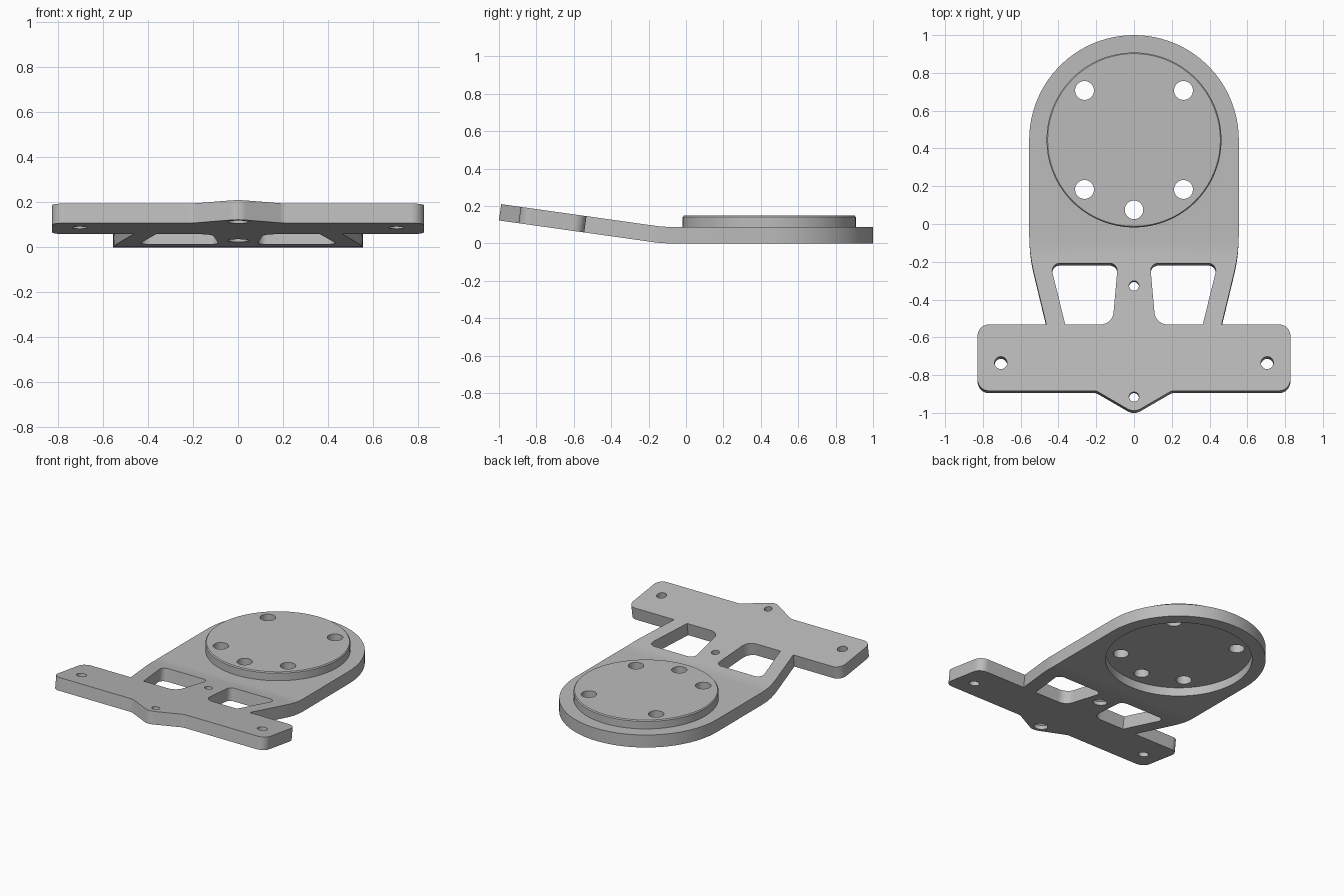
import bpy, bmesh, math
from mathutils import Vector

if "Cube" in bpy.data.objects:
    bpy.data.objects.remove(bpy.data.objects["Cube"], do_unlink=True)

THICK = 0.088            # plate thickness
DISC_Y = 0.445           # centre of the round boss
BEND_Y, BEND_R, BEND_A = -0.08, 0.7, math.radians(8)


def fillet(corners):
    """Polygon from (x, y, radius) corners, rounding each one."""
    out, n = [], len(corners)
    for i, (x, y, r) in enumerate(corners):
        p = Vector((x, y))
        if r == 0:
            out.append(p)
            continue
        d1 = (Vector(corners[i - 1][:2]) - p).normalized()
        d2 = (Vector(corners[(i + 1) % n][:2]) - p).normalized()
        half = d1.angle(d2) / 2
        c = p + (d1 + d2).normalized() * r / math.sin(half)
        u = p + d1 * r / math.tan(half) - c
        w = p + d2 * r / math.tan(half) - c
        s = math.pi - 2 * half
        steps = max(4, math.ceil(s / math.radians(4)))
        for k in range(steps + 1):
            t = k / steps
            q = c + (u * math.sin((1 - t) * s) + w * math.sin(t * s)) / math.sin(s)
            if not out or (q - out[-1]).length > 0.0005:
                out.append(q)
    return out


def circle(x, y, r, n=48):
    return [Vector((x + r * math.cos(2 * math.pi * k / n),
                    y + r * math.sin(2 * math.pi * k / n))) for k in range(n)]


def loft(bm, rings):
    """Closed solid through a stack of (outline, z) rings."""
    loops = [[bm.verts.new((p.x, p.y, z)) for p in pts] for pts, z in rings]
    bm.faces.new(loops[0][::-1])
    bm.faces.new(loops[-1])
    for lo, hi in zip(loops, loops[1:]):
        for i in range(len(lo)):
            j = (i + 1) % len(lo)
            bm.faces.new((lo[i], lo[j], hi[j], hi[i]))


def through(bm, pts):
    loft(bm, [(pts, -0.1), (pts, 0.3)])


def make_object(name, bm):
    bmesh.ops.recalc_face_normals(bm, faces=bm.faces)
    mesh = bpy.data.meshes.new(name)
    bm.to_mesh(mesh)
    bm.free()
    ob = bpy.data.objects.new(name, mesh)
    bpy.context.scene.collection.objects.link(ob)
    return ob


# Plate outline: round back, tapering hips, crossbar with a pointed front
right = [(0.555, 1.0, 0.555), (0.555, -0.155, 0.85), (0.464, -0.532, 0),
         (0.828, -0.532, 0.06), (0.828, -0.883, 0.06), (0.2, -0.883, 0.05)]
left = [(-x, y, r) for x, y, r in reversed(right)]
bm = bmesh.new()
outline = fillet(right + [(0, -0.999, 0.07)] + left)
if (outline[0] - outline[-1]).length < 0.0005:
    outline.pop()
loft(bm, [(outline, 0), (outline, THICK)])
plate = make_object("mounting_plate", bm)

# Raised round boss with a chamfered rim
bm = bmesh.new()
loft(bm, [(circle(0, DISC_Y, r, 128), z)
          for r, z in ((0.463, 0.07), (0.463, 0.141), (0.457, 0.148))])
boss = make_object("boss_tool", bm)

# Underside pocket and countersinks
bm = bmesh.new()
loft(bm, [(circle(0, DISC_Y, 0.468, 128), -0.1), (circle(0, DISC_Y, 0.468, 128), 0.06)])
for y in (-0.327, -0.915):
    loft(bm, [(circle(0, y, 0.045), -0.1), (circle(0, y, 0.045), 0.025),
              (circle(0, y, 0.022), 0.045)])
pocket = make_object("pocket_cutter", bm)

# Bolt holes and the two windows
bm = bmesh.new()
window = [(0.085, -0.208, 0.04), (0.444, -0.208, 0.04),
          (0.364, -0.532, 0), (0.114, -0.532, 0.07)]
for s in (-1, 1):
    through(bm, fillet([(s * x, y, r) for x, y, r in window]))
    through(bm, circle(s * 0.705, -0.735, 0.033))
    for dy in (-0.262, 0.262):
        through(bm, circle(s * 0.262, DISC_Y + dy, 0.05))
through(bm, circle(0, 0.075, 0.049))
for y in (-0.327, -0.915):
    through(bm, circle(0, y, 0.026))
holes = make_object("hole_cutter", bm)

for tool, op in ((boss, 'UNION'), (pocket, 'DIFFERENCE'), (holes, 'DIFFERENCE')):
    tool.hide_render = True
    mod = plate.modifiers.new(tool.name, 'BOOLEAN')
    mod.operation, mod.object, mod.solver = op, tool, 'EXACT'

# Apply the cuts
bpy.context.view_layer.update()
evaluated = plate.evaluated_get(bpy.context.evaluated_depsgraph_get())
bm = bmesh.new()
bm.from_mesh(evaluated.to_mesh())
evaluated.to_mesh_clear()
plate.modifiers.clear()
for tool in (boss, pocket, holes):
    bpy.data.objects.remove(tool, do_unlink=True)

# Bend the front part upward
inner = BEND_R - THICK
STEPS = 6
for k in range(STEPS + 1):
    y = BEND_Y - inner * math.sin(BEND_A * k / STEPS)
    bmesh.ops.bisect_plane(bm, geom=bm.verts[:] + bm.edges[:] + bm.faces[:],
                           dist=1e-5, plane_co=(0, y, 0), plane_no=(0, 1, 0))
end_y = BEND_Y - inner * math.sin(BEND_A)
for v in bm.verts:
    y, depth = v.co.y, THICK - v.co.z
    if y >= BEND_Y:
        continue
    a = BEND_A if y < end_y else math.asin((BEND_Y - y) / inner)
    top = BEND_R - inner * math.cos(a) + max(0, end_y - y) * math.tan(BEND_A)
    v.co.y = y - depth * math.sin(a)
    v.co.z = top - depth * math.cos(a)
bm.to_mesh(plate.data)
bm.free()

# Plain grey finish
grey = bpy.data.materials.new("plain_grey")
grey.use_nodes = True
colour = (0.5, 0.5, 0.5, 1)
grey.diffuse_color = colour
grey.node_tree.nodes["Principled BSDF"].inputs["Base Color"].default_value = colour
plate.data.materials.clear()
plate.data.materials.append(grey)
for poly in plate.data.polygons:
    poly.material_index = 0

bpy.ops.object.select_all(action='DESELECT')
plate.select_set(True)
bpy.context.view_layer.objects.active = plate
bpy.ops.object.shade_smooth_by_angle(angle=math.radians(25))
